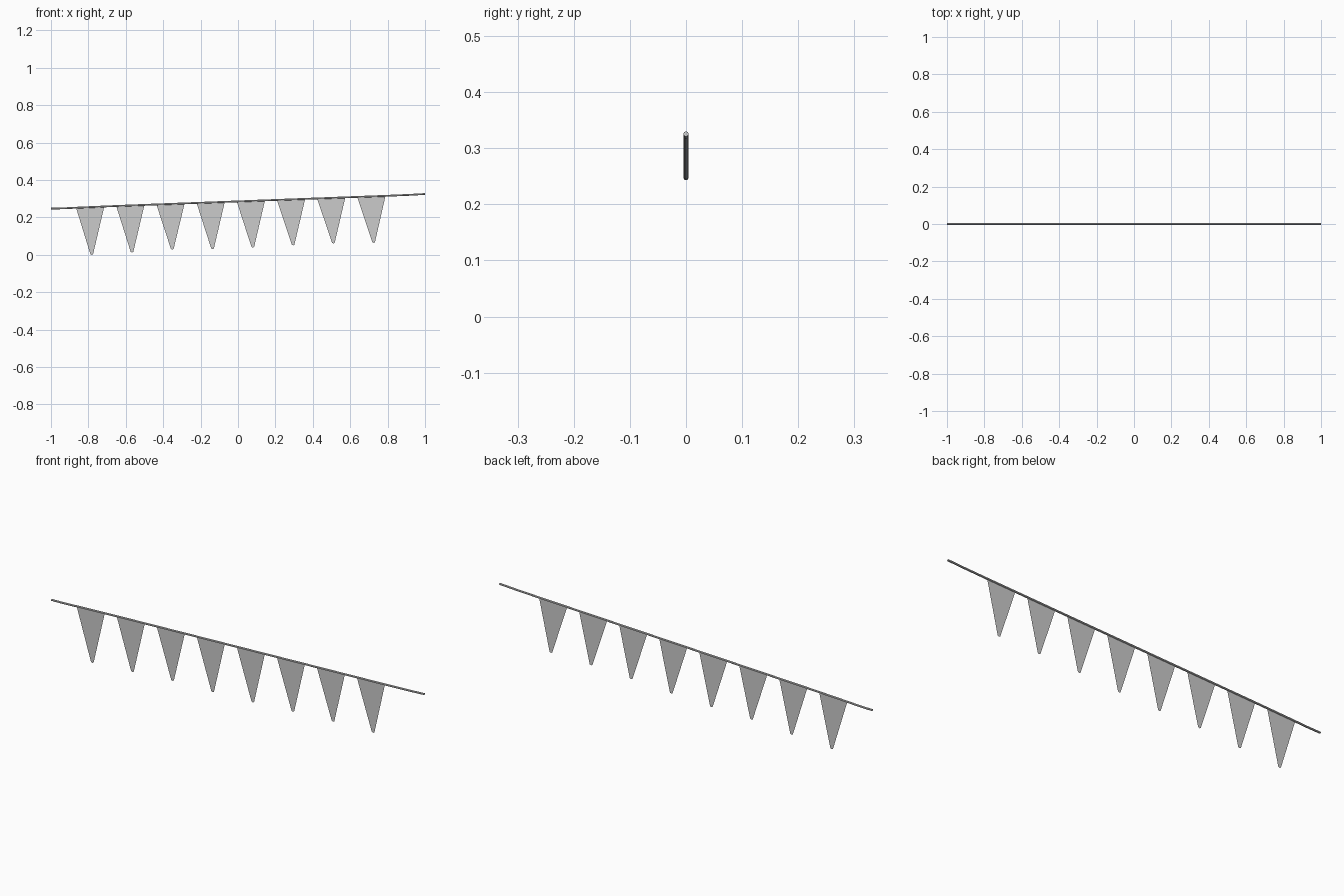
import bpy

if "Cube" in bpy.data.objects:
    bpy.data.objects.remove(bpy.data.objects["Cube"])

# Sagging rope centre line (x, z)
PATH = [(-1, 0.2475), (-0.93, 0.249), (-0.86, 0.2525), (-0.65, 0.2615), (-0.4, 0.271),
        (0, 0.286), (0.4, 0.301), (0.8, 0.316), (0.92, 0.321), (1, 0.3255)]


def rope_z(x):
    for (x0, z0), (x1, z1) in zip(PATH, PATH[1:]):
        if x <= x1:
            return z0 + (z1 - z0) * (x - x0) / (x1 - x0)
    return PATH[-1][1]


# Rope: swept round tube with capped ends
curve = bpy.data.curves.new("rope", "CURVE")
curve.dimensions = "3D"
curve.bevel_depth = 0.0047
curve.bevel_resolution = 2
curve.use_fill_caps = True
spline = curve.splines.new("POLY")
spline.points.add(len(PATH) - 1)
for p, (x, z) in zip(spline.points, PATH):
    p.co = (x, 0, z, 1)
rope = bpy.data.objects.new("rope", curve)
bpy.context.collection.objects.link(rope)
bpy.context.view_layer.objects.active = rope
rope.select_set(True)
bpy.ops.object.convert(target="MESH")
bpy.ops.object.shade_smooth_by_angle()


# Pennants: thin cloth sheets with a blunt tip, hanging from the rope
def pennant(i, tip_z):
    tip = -0.782 + i * 0.2153
    left, right = -0.866 + i * 0.2148, -0.715 + i * 0.2148
    verts = [(left, 0, rope_z(left)), (tip - 0.007, 0, tip_z + 0.003), (tip, 0, tip_z),
             (tip + 0.007, 0, tip_z + 0.003), (right, 0, rope_z(right))]
    mesh = bpy.data.meshes.new("pennant")
    mesh.from_pydata(verts, [], [range(5)])
    bpy.context.collection.objects.link(bpy.data.objects.new(f"pennant_{i + 1}", mesh))


for i, z in enumerate([0.0, 0.013, 0.028, 0.031, 0.039, 0.051, 0.061, 0.064]):
    pennant(i, z)
